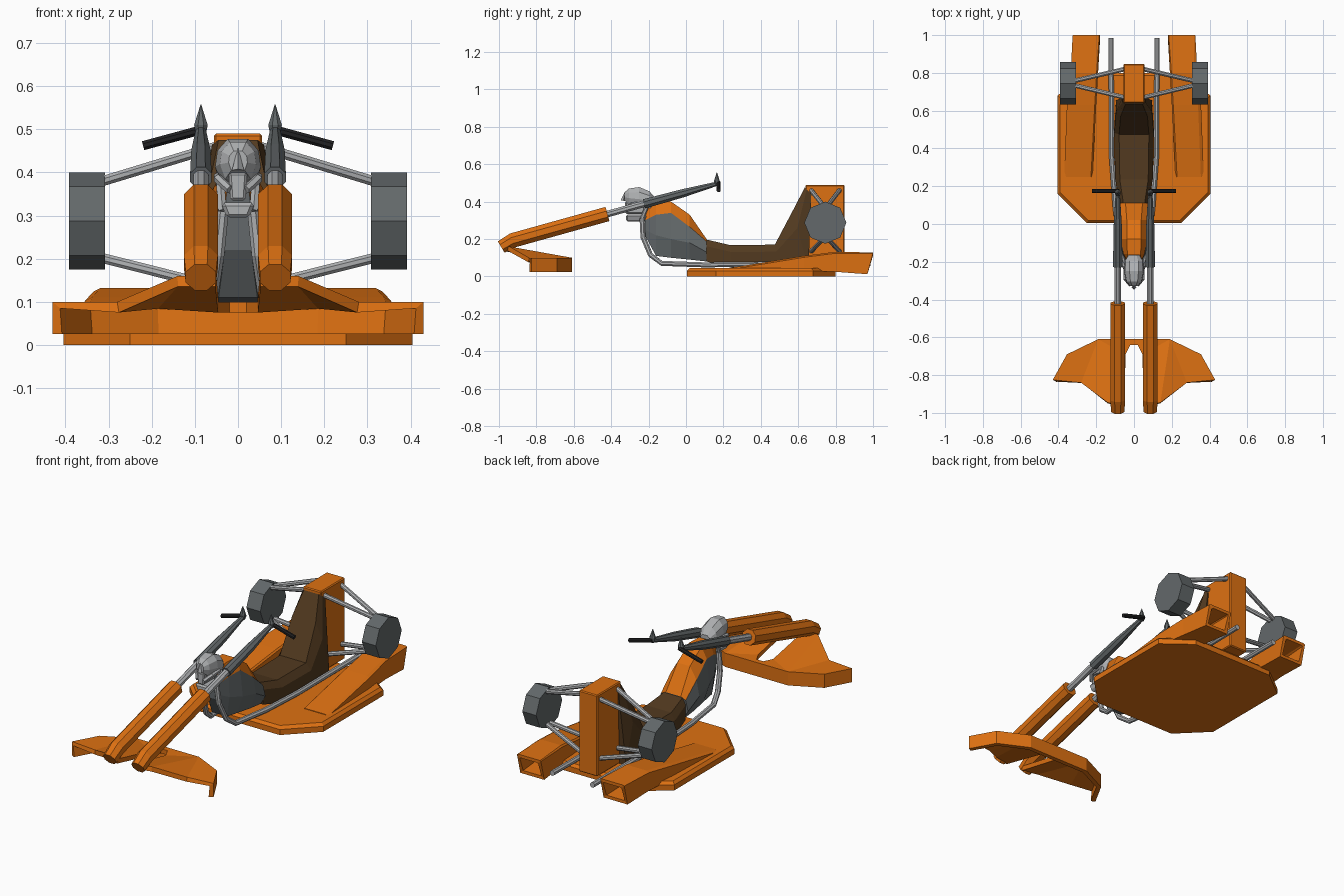
import bpy, bmesh, math
from mathutils import Vector

if "Cube" in bpy.data.objects:
    bpy.data.objects.remove(bpy.data.objects["Cube"])


def material(name, rgb):
    m = bpy.data.materials.new(name)
    m.diffuse_color = (*rgb, 1)
    m.use_nodes = True
    m.node_tree.nodes["Principled BSDF"].inputs["Base Color"].default_value = m.diffuse_color
    return m


ORANGE = material("orange paint", (0.73, 0.165, 0.006))
BROWN = material("brown leather", (0.085, 0.042, 0.014))
STEEL = material("light steel", (0.43, 0.44, 0.45))
GREY = material("dark grey metal", (0.125, 0.14, 0.145))
BLACK = material("black rubber", (0.015, 0.015, 0.016))


def finish(bm, name, *mats):
    bmesh.ops.recalc_face_normals(bm, faces=bm.faces)
    me = bpy.data.meshes.new(name)
    bm.to_mesh(me)
    bm.free()
    ob = bpy.data.objects.new(name, me)
    bpy.context.collection.objects.link(ob)
    for m in mats:
        me.materials.append(m)
    return ob


def loft(name, rings, *mats, rule=None):
    """Skin a list of equal-length rings and cap both ends."""
    bm = bmesh.new()
    vs = [[bm.verts.new(p) for p in r] for r in rings]
    n = len(vs[0])
    for a, b in zip(vs, vs[1:]):
        for i in range(n):
            f = bm.faces.new((a[i], a[(i + 1) % n], b[(i + 1) % n], b[i]))
            f.material_index = rule(i) if rule else 0
    bm.faces.new(vs[0])
    bm.faces.new(vs[-1])
    return finish(bm, name, *mats)


def tube(name, pts, radii, mat, sides=8, turn=0.5):
    """Round bar through points, rings mitred at the bends."""
    pts = [Vector(p) for p in pts]
    if not isinstance(radii, (list, tuple)):
        radii = [radii] * len(pts)
    rings = []
    for i, p in enumerate(pts):
        d = (pts[min(i + 1, len(pts) - 1)] - pts[max(i - 1, 0)]).normalized()
        ref = Vector((1, 0, 0)) if abs(d.x) < 0.7 else Vector((0, 1, 0))
        v = d.cross(ref).normalized()
        u = v.cross(d)
        rings.append([p + radii[i] * (math.cos(a) * u + math.sin(a) * v)
                      for a in ((k + turn) * math.tau / sides for k in range(sides))])
    return loft(name, rings, mat)


def box(name, lo, hi, mat, bevel=0, taper=1):
    bm = bmesh.new()
    bmesh.ops.create_cube(bm, size=1)
    lo, hi = Vector(lo), Vector(hi)
    for v in bm.verts:
        k = taper if v.co.z < 0 else 1
        v.co = Vector((v.co.x * k, v.co.y, v.co.z)) * (hi - lo) + (lo + hi) / 2
    if bevel:
        bmesh.ops.bevel(bm, geom=bm.edges[:], offset=bevel, segments=1, affect='EDGES')
    return finish(bm, name, mat)


def half_ring(pts):
    """Mirror right-hand points (x, y, z) listed bottom to top into a full ring."""
    return [Vector(p) for p in pts] + [Vector((-x, y, z)) for x, y, z in reversed(pts)]


# base plate, chamfered on top
outline = [(0.25, 0.005), (0.405, 0.16), (0.405, 0.68), (0.25, 0.80)]
outline += [(-x, y) for x, y in reversed(outline)]
loft("base_plate", [[((x * k), 0.4 + (y - 0.4) * k, z) for x, y in outline]
                    for k, z in ((1, 0), (1, 0.03), (0.965, 0.045))], ORANGE)

# seat
seat = [(0.11, 0.197, 0.11, 0.08, 0.075), (0.235, 0.168, 0.25, 0.045, 0.1),
        (0.475, 0.17, 0.5, 0.045, 0.105), (0.57, 0.35, 0.655, 0.045, 0.095),
        (0.635, 0.475, 0.67, 0.44, 0.06)]
loft("seat", [half_ring([(w, by, bz), (w, ty * .7 + by * .3, tz * .7 + bz * .3), (w * .75, ty, tz)])
              for ty, tz, by, bz, w in seat], BROWN)

# nose body: grey flanks, orange cover strip on top
nose = [(-0.22, 0.22, .03, 0.25, .03, 0.30, .03, 0.38, .025),
        (-0.16, 0.11, .045, 0.22, .06, 0.33, .055, 0.40, .035),
        (-0.08, 0.10, .05, 0.20, .085, 0.34, .07, 0.40, .038),
        (0.02, 0.09, .06, 0.18, .095, 0.265, .078, 0.33, .038),
        (0.11, 0.08, .06, 0.13, .09, 0.187, .075, 0.20, .045)]
loft("nose_body", [half_ring([(r[k + 1], r[0], r[k]) for k in (1, 3, 5, 7)]) for r in nose],
     GREY, ORANGE, rule=lambda i: int(2 <= i <= 4))

# rear engine tower
box("rear_tower", (-0.056, 0.64, 0.045), (0.056, 0.848, 0.49), ORANGE, 0.005)

for s, side in ((1, "right"), (-1, "left")):
    # rear duct: wedge growing into an open box tube
    duct = [(0.25, .22, .37, .04, .048), (0.63, .20, .355, .03, .11), (0.80, .19, .335, .025, .132),
            (1.0, .18, .325, .012, .128), (1.0, .197, .308, .029, .111), (0.72, .215, .31, .05, .095)]
    rings = []
    for y, x0, x1, z0, z1 in duct:
        c = 0.008 if y < 1 else 0.004
        slant = 0.03 if y == 1.0 else 0
        rings.append([(s * x, y - slant * (z1 - z) / (z1 - z0), z) for x, z in
                      ((x0, z0), (x1, z0), (x1, z1 - c), (x1 - c * 2, z1), (x0 + c, z1), (x0, z1 - c))])
    loft(side + "_duct", rings, ORANGE)

    # octagonal side drum and its four struts
    tube(side + "_drum", [(s * 0.308, 0.745, 0.2875), (s * 0.392, 0.745, 0.2875)], 0.1125, GREY, 8, 0)
    for tag, z0, z1 in (("upper", 0.46, 0.378), ("lower", 0.135, 0.203)):
        for end, y0, y1 in (("front", 0.67, 0.735), ("rear", 0.82, 0.757)):
            tube(f"{side}_{tag}_{end}_strut", [(s * 0.05, y0, z0), (s * 0.32, y1, z1)], 0.0125, STEEL)

    # long pipe from under the nose to the tail
    tube(side + "_pipe", [(s * .035, -.235, .31), (s * .045, -.23, .21), (s * .06, -.19, .115),
                          (s * .075, -.13, .07), (s * .1, .1, .062), (s * .118, .35, .065),
                          (s * .122, .985, .07)], 0.0145, STEEL)

    # fork: orange sleeve, steel tube, dark tapered arm and spike
    x = s * 0.086
    tube(side + "_fork_sleeve", [(x, -.988, .157), (x, -.93, .192), (x, -.42, .334)],
         [.038, .0425, .0425], ORANGE)
    tube(side + "_fork_tube", [(x, -.43, .331), (x, -.2, .395)], 0.019, STEEL)
    tube(side + "_fork_arm", [(x, -.225, .388), (x, -.02, .444), (x, .17, .497)],
         [.027, .024, .012], GREY)
    tube(side + "_fork_spike", [(x, .165, .485), (x, .165, .51), (x, .165, .557)],
         [.012, .017, .001], GREY)
    # handlebar grip
    tube(side + "_grip", [(s * .08, .175, .5), (s * .22, .175, .462)], 0.0115, BLACK)

# front ski: sloped top sheet with a flange along its rear edge
top = [(0, -.61, .1), (.19, -.61, .1), (.355, -.69, .1), (.43, -.825, .1), (.28, -.84, .1),
       (.14, -.945, .16), (.05, -.965, .16), (.045, -.69, .1), (.02, -.64, .1), (0, -.64, .1)]
bm = bmesh.new()
tv = [bm.verts.new(p) for p in top]
lv = [bm.verts.new((p[0], p[1], .025)) for p in top[:4]]
for f in ((0, 1, 7, 8, 9), (1, 5, 6, 7), (1, 4, 5), (1, 2, 4), (2, 3, 4)):
    bm.faces.new([tv[i] for i in f])
for i in range(3):
    bm.faces.new((tv[i], tv[i + 1], lv[i + 1], lv[i]))
ski = finish(bm, "front_ski", ORANGE)
if ski.data.polygons[0].normal.z < 0:
    ski.data.flip_normals()
mir = ski.modifiers.new("mirror", 'MIRROR')
mir.use_clip = True
sol = ski.modifiers.new("thickness", 'SOLIDIFY')
sol.thickness = 0.025
sol.offset = -1

# skull ornament: cranium, brow, cheeks, nose, jaw
skull = [(-.328, .405, .45, .022), (-.305, .385, .47, .042), (-.25, .37, .478, .053),
         (-.195, .365, .455, .05), (-.165, .375, .42, .03)]
loft("skull_cranium", [half_ring([(w * .7, y, z0), (w, y, z0 * .6 + z1 * .4),
                                  (w * .9, y, z0 * .25 + z1 * .75), (w * .45, y, z1)])
                       for y, z0, z1, w in skull], STEEL)
box("skull_face", (-.022, -.325, .335), (.022, -.22, .40), STEEL, 0.006, 0.8)
box("skull_jaw", (-.04, -.32, .295), (.04, -.21, .33), STEEL, 0.008, 0.65)
tube("skull_nose", [(0, -.335, .405), (0, -.325, .455)], [.014, .001], STEEL, 4, 0)
for s, side in ((1, "right"), (-1, "left")):
    tube(side + "_skull_cheek", [(s * .018, -.322, .36), (s * .046, -.29, .385), (s * .046, -.23, .39)],
         .011, STEEL, 6)
    tube(side + "_skull_jaw_hinge", [(s * .036, -.235, .31), (s * .042, -.205, .385)], .011, STEEL, 6)
